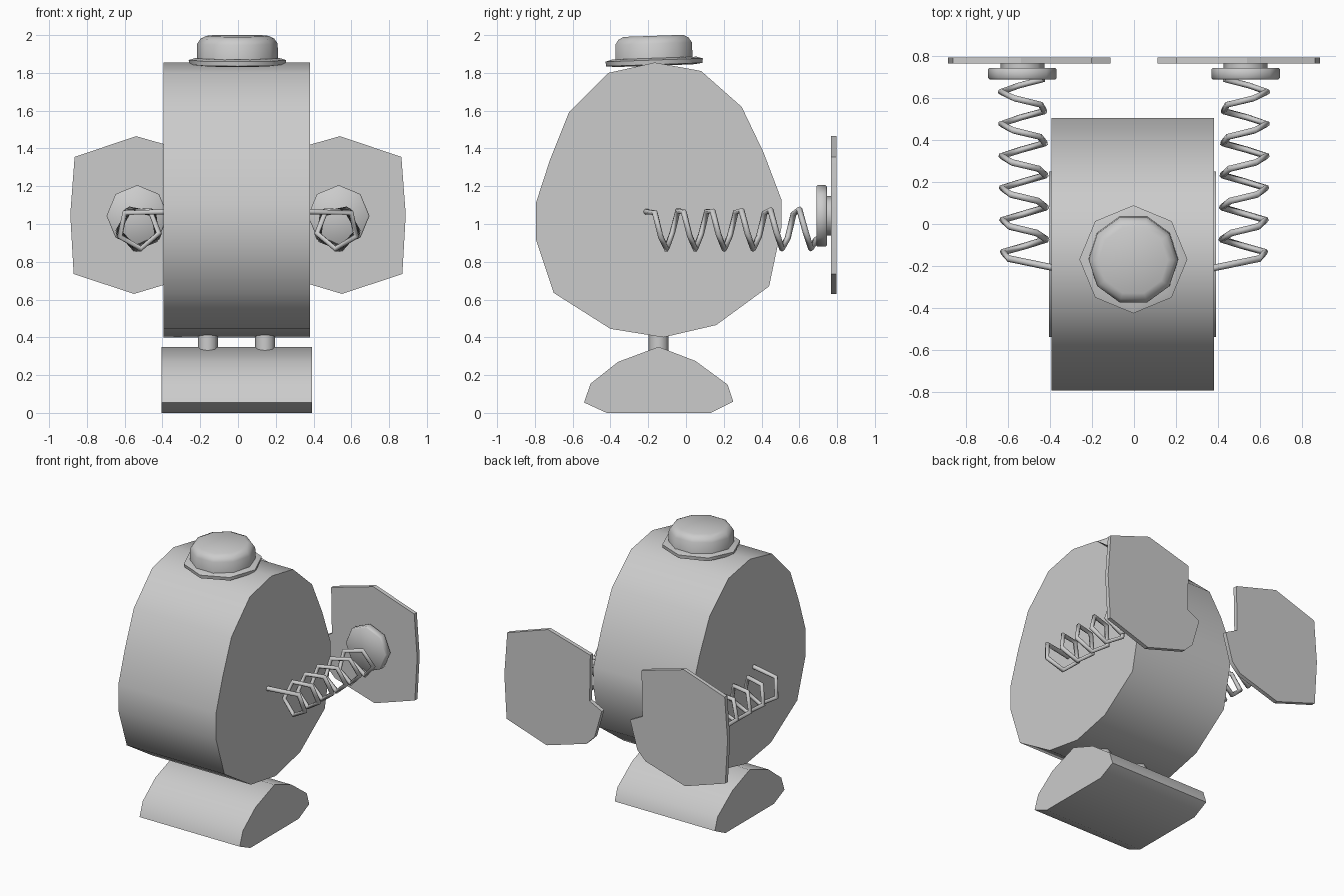
import bpy, bmesh
from math import sin, cos, radians, pi
from mathutils import Vector, Matrix

if "Cube" in bpy.data.objects:
    bpy.data.objects.remove(bpy.data.objects["Cube"])


def finish(name, bm, angle=35):
    bmesh.ops.recalc_face_normals(bm, faces=bm.faces)
    me = bpy.data.meshes.new(name)
    bm.to_mesh(me)
    bm.free()
    ob = bpy.data.objects.new(name, me)
    bpy.context.collection.objects.link(ob)
    bpy.ops.object.select_all(action='DESELECT')
    ob.select_set(True)
    bpy.context.view_layer.objects.active = ob
    bpy.ops.object.shade_smooth_by_angle(angle=radians(angle))
    return ob


def extrude_profile(name, points, offset, angle=50):
    """Fill a closed outline of 3D points and extrude it by offset."""
    bm = bmesh.new()
    face = bm.faces.new([bm.verts.new(p) for p in points])
    geom = bmesh.ops.extrude_face_region(bm, geom=[face], use_keep_orig=True)
    moved = [g for g in geom['geom'] if isinstance(g, bmesh.types.BMVert)]
    bmesh.ops.translate(bm, verts=moved, vec=offset)
    return finish(name, bm, angle)


def lathe(name, rings, sides, matrix):
    """Stack of (radius, height) rings around local z, capped at both ends."""
    bm = bmesh.new()
    loops = [[bm.verts.new((r * cos(2 * pi * i / sides), r * sin(2 * pi * i / sides), h))
              for i in range(sides)] for r, h in rings]
    for a, b in zip(loops, loops[1:]):
        for i in range(sides):
            j = (i + 1) % sides
            bm.faces.new((a[i], a[j], b[j], b[i]))
    bm.faces.new(loops[0])
    bm.faces.new(loops[-1])
    bm.transform(matrix)
    return finish(name, bm, 50)


# Egg-shaped slab body (outline in y, z)
body = [(-.165, 1.855), (.08, 1.81), (.295, 1.62), (.41, 1.38), (.505, 1.13), (.505, .98),
        (.44, .67), (.16, .465), (-.12, .40), (-.40, .445), (-.70, .635), (-.795, .92),
        (-.795, 1.11), (-.72, 1.34), (-.62, 1.59), (-.41, 1.80)]
extrude_profile("body", [(-.395, y, z) for y, z in body], (.777, 0, 0))

# Foot block
foot = [(-.42, 0), (-.54, .055), (-.505, .155), (-.36, .27), (-.145, .35),
        (.05, .275), (.22, .15), (.25, .06), (.13, 0)]
extrude_profile("foot", [(-.405, y, z) for y, z in foot], (.797, 0, 0))

# Two short legs
for side, x in (("left", -.16), ("right", .143)):
    lathe("leg_" + side, [(.053, .31), (.053, .46)], 8, Matrix.Translation((x, -.145, 0)))

# Hat: brim and crown, tipped slightly forward
tilt = Matrix.Translation((-.003, -.168, 1.85)) @ Matrix.Rotation(.035, 4, 'X')
lathe("hat_brim", [(.205, -.012), (.255, -.006), (.258, .018), (.225, .028)], 8, tilt)
lathe("hat_crown", [(.215, .015), (.213, .105), (.195, .132), (.165, .146)], 10, tilt)

# Spring arms with a washer and a plate at the end, mirrored
plate = [(.54, 1.465), (.865, 1.355), (.888, 1.05), (.87, .735), (.55, .63), (.235, .725),
         (.17, .79), (.113, .99), (.21, 1.04), (.204, 1.37)]
for side, s in (("left", -1), ("right", 1)):
    path = [Vector((s * .37, -.212, 1.065))]
    y, a = -.165, 48
    while y < .70:
        path.append(Vector((s * (.525 + .11 * cos(radians(a))), y, .978 + .11 * sin(radians(a)))))
        a -= 71.3
        y += .0306
    cu = bpy.data.curves.new("spring_" + side, 'CURVE')
    cu.dimensions = '3D'
    cu.bevel_depth = .016
    cu.bevel_resolution = 1
    cu.use_fill_caps = True
    sp = cu.splines.new('POLY')
    sp.points.add(len(path) - 1)
    for p, co in zip(sp.points, path):
        p.co = (*co, 1)
    bpy.context.collection.objects.link(bpy.data.objects.new("spring_" + side, cu))

    along_y = Matrix.Translation((s * .533, 0, 1.043)) @ Matrix.Rotation(-pi / 2, 4, 'X')
    lathe("washer_" + side, [(.156, .69), (.163, .697), (.163, .739), (.156, .746)], 8, along_y)
    lathe("hub_" + side, [(.105, .735), (.105, .775)], 8, along_y)
    extrude_profile("plate_" + side, [(s * x, .767, z) for x, z in plate], (0, .029, 0), 30)
